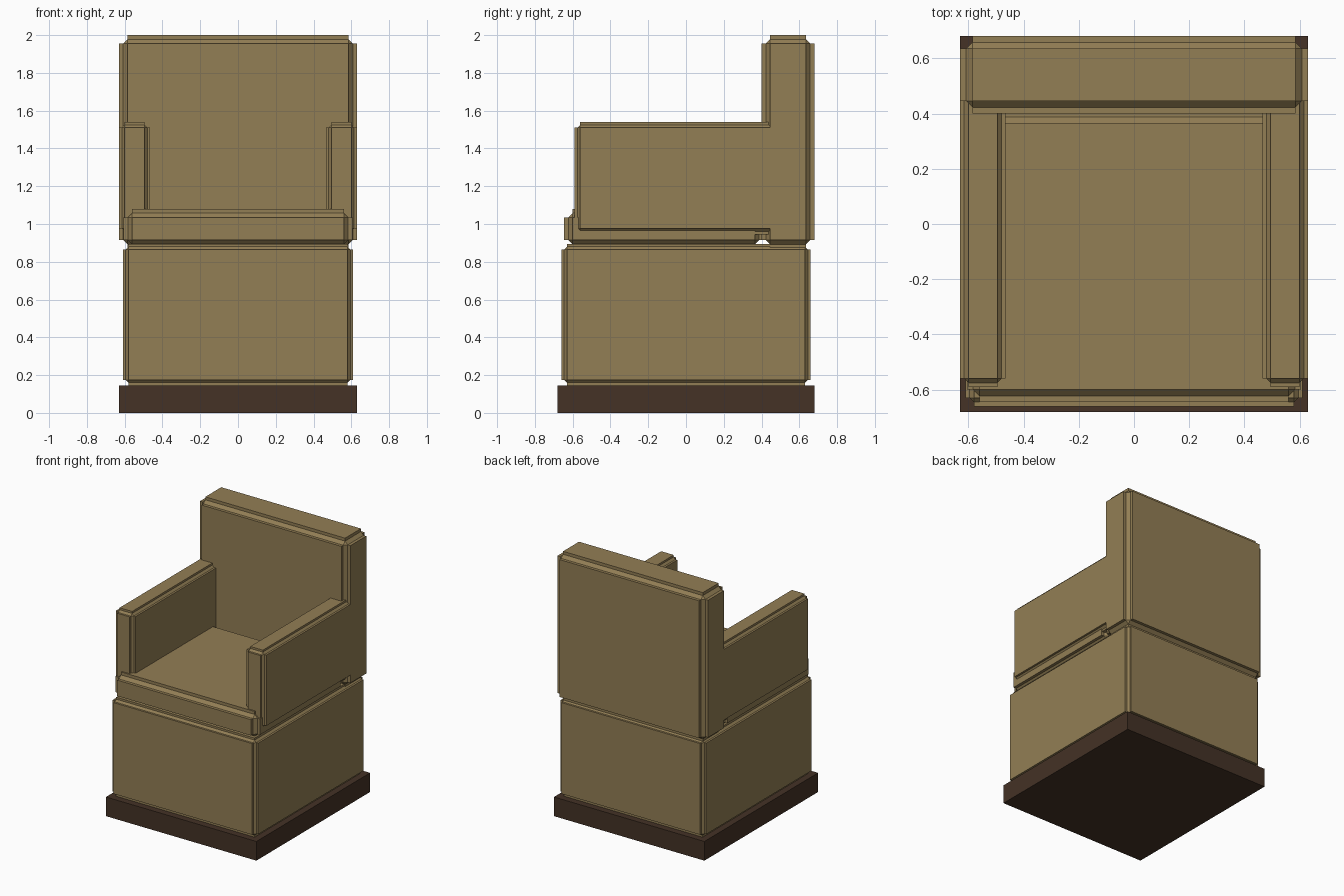
import bpy, bmesh
from mathutils import Vector

if "Cube" in bpy.data.objects:
    bpy.data.objects.remove(bpy.data.objects["Cube"])


def material(name, color):
    m = bpy.data.materials.new(name)
    m.diffuse_color = color
    m.use_nodes = True
    m.node_tree.nodes["Principled BSDF"].inputs["Base Color"].default_value = m.diffuse_color
    return m


fabric = material("tan_fabric", (0.29, 0.21, 0.09, 1))
wood = material("dark_wood", (0.058, 0.032, 0.019, 1))


def box(name, lo, hi, mat, step=0.0):
    """Box between two corners; step > 0 gives every edge a stepped, chamfered notch."""
    lo, hi = Vector(lo), Vector(hi)
    inset = step * 0.5
    size = hi - lo - Vector((2 * inset,) * 3)
    mid = (lo + hi) / 2
    bm = bmesh.new()
    bmesh.ops.create_cube(bm, size=1)
    for v in bm.verts:
        v.co = Vector([v.co[i] * size[i] for i in range(3)]) + mid
    if step:
        # chamfer the core, then push the six main faces outward
        bmesh.ops.bevel(bm, geom=bm.edges[:], offset=step - inset,
                        segments=1, affect='EDGES', profile=0.5)
        bm.normal_update()
        main = [f for f in bm.faces if max(abs(c) for c in f.normal) > 0.99]
        out = bmesh.ops.extrude_discrete_faces(bm, faces=main)["faces"]
        for f in out:
            f.normal_update()
            n = f.normal.copy()
            for v in f.verts:
                v.co += n * inset
        bmesh.ops.recalc_face_normals(bm, faces=bm.faces[:])
    me = bpy.data.meshes.new(name)
    bm.to_mesh(me)
    bm.free()
    me.materials.append(mat)
    ob = bpy.data.objects.new(name, me)
    bpy.context.collection.objects.link(ob)
    return ob


# plinth, base block and seat cushion
box("plinth", (-0.63, -0.68, 0), (0.63, 0.68, 0.145), wood)
box("base_block", (-0.61, -0.66, 0.145), (0.61, 0.66, 0.895), fabric, 0.03)
box("seat_cushion", (-0.605, -0.645, 0.87), (0.605, 0.41, 1.08), fabric, 0.045)

# backrest with both arms merged into it
back = box("backrest_and_arms", (-0.63, 0.40, 0.87), (0.63, 0.68, 2.0), fabric, 0.045)
arms = []
for side in (-1, 1):
    x0, x1 = sorted((side * 0.465, side * 0.63))
    arm = box("arm", (x0, -0.59, 0.945), (x1, 0.52, 1.54), fabric, 0.03)
    arm.hide_render = True
    mod = back.modifiers.new("join_arm", 'BOOLEAN')
    mod.operation = 'UNION'
    mod.solver = 'EXACT'
    mod.object = arm
    arms.append(arm)

bpy.context.view_layer.update()
merged = bpy.data.meshes.new_from_object(
    back.evaluated_get(bpy.context.evaluated_depsgraph_get()))
back.modifiers.clear()
back.data = merged
for arm in arms:
    bpy.data.objects.remove(arm)
